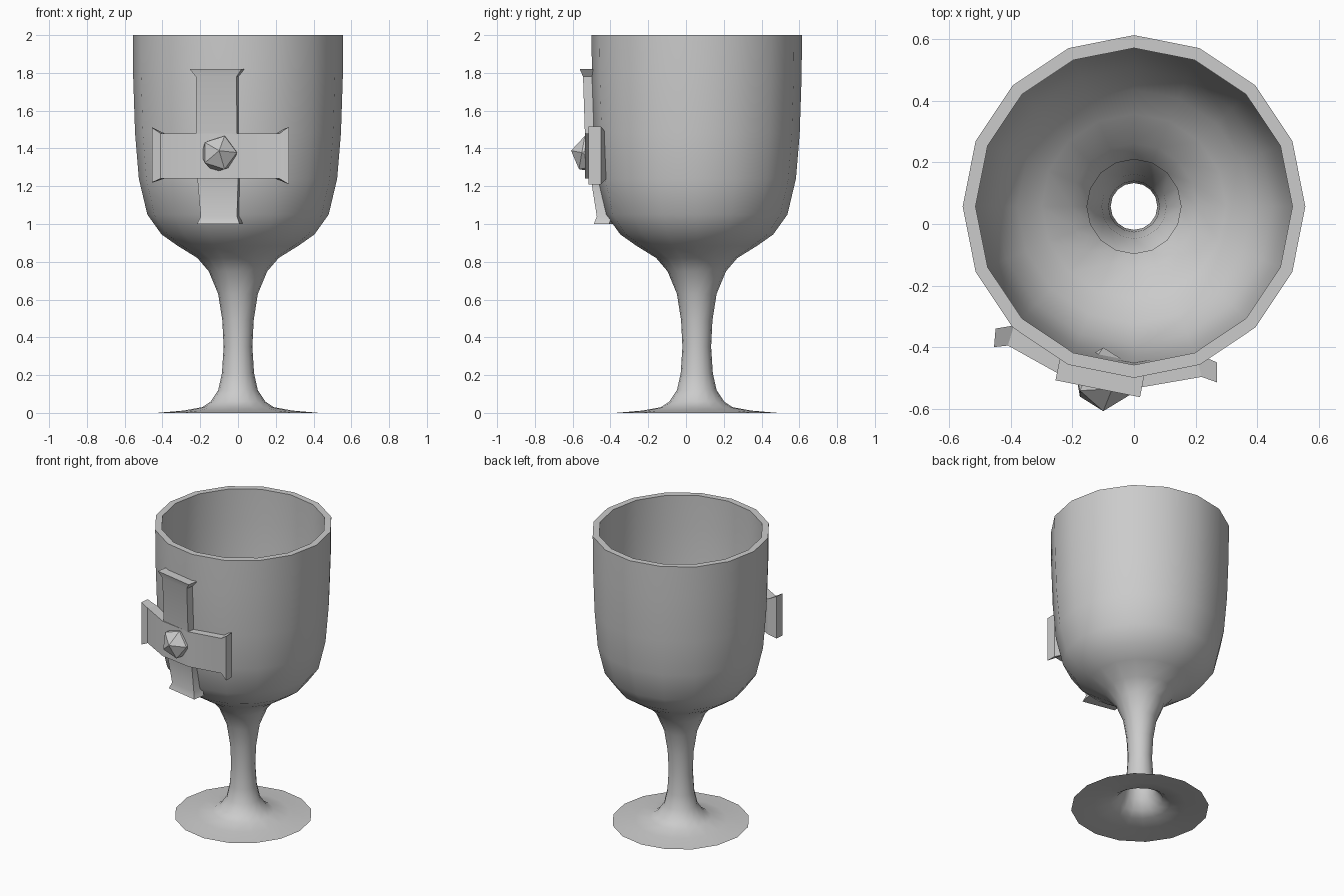
import bpy, bmesh, math
from mathutils import Matrix, Vector

if "Cube" in bpy.data.objects:
    bpy.data.objects.remove(bpy.data.objects["Cube"])

CY = 0.057   # the cup axis sits slightly behind the origin


def make_object(name, bm, smooth_angle=None):
    bmesh.ops.recalc_face_normals(bm, faces=bm.faces)
    mesh = bpy.data.meshes.new(name)
    bm.to_mesh(mesh)
    bm.free()
    obj = bpy.data.objects.new(name, mesh)
    bpy.context.collection.objects.link(obj)
    if smooth_angle:
        bpy.ops.object.select_all(action='DESELECT')
        obj.select_set(True)
        bpy.context.view_layer.objects.active = obj
        bpy.ops.object.shade_smooth_by_angle(angle=math.radians(smooth_angle))
    return obj


def lathe(name, profile, sides):
    bm = bmesh.new()
    rings = []
    for r, z in profile:
        rings.append([bm.verts.new((r * math.sin(i * math.tau / sides),
                                    CY - r * math.cos(i * math.tau / sides), z))
                      for i in range(sides)])
    for a, b in zip(rings, rings[1:]):
        for i in range(sides):
            j = (i + 1) % sides
            bm.faces.new((a[i], a[j], b[j], b[i]))
    return make_object(name, bm, 80)


def loft(name, sections):
    bm = bmesh.new()
    loops = [[bm.verts.new(p) for p in s] for s in sections]
    for a, b in zip(loops, loops[1:]):
        for i in range(4):
            j = (i + 1) % 4
            bm.faces.new((a[i], a[j], b[j], b[i]))
    bm.faces.new(loops[0])
    bm.faces.new(loops[-1])
    return make_object(name, bm, 30)


# Goblet: foot, hollow stem, outer bowl, rim and inner bowl in one 16-sided profile
outer = [(0.43, 0.0), (0.29, 0.012), (0.19, 0.03), (0.145, 0.06), (0.105, 0.12),
         (0.085, 0.21), (0.076, 0.35), (0.083, 0.49), (0.105, 0.63), (0.155, 0.75),
         (0.215, 0.82), (0.32, 0.885), (0.405, 0.945), (0.48, 1.05), (0.525, 1.24),
         (0.545, 1.48), (0.555, 1.78), (0.557, 2.0)]
inner = [(0.515, 2.0), (0.518, 1.78), (0.51, 1.48), (0.49, 1.24), (0.45, 1.06),
         (0.38, 0.96), (0.30, 0.895), (0.205, 0.828), (0.153, 0.752)]
lathe("goblet", outer + inner, 16)

# Vertical bar of the cross, lying on one facet of the bowl
ang = math.radians(11.25)
normal = Vector((-math.sin(ang), -math.cos(ang), 0))
tangent = Vector((math.cos(ang), -math.sin(ang), 0))
bar = []
for z, half, d_in, d_out in [(1.82, 0.14, 0.535, 0.604), (1.78, 0.11, 0.53, 0.592),
                             (1.48, 0.11, 0.52, 0.582), (1.24, 0.11, 0.49, 0.55),
                             (1.04, 0.098, 0.44, 0.52), (1.0, 0.115, 0.45, 0.533)]:
    c = Vector((0, CY, z))
    bar.append([c + normal * d + tangent * half * s
                for d, s in ((d_in, -1), (d_in, 1), (d_out, 1), (d_out, -1))])
loft("cross_upright", bar)

# Horizontal bar of the cross, wrapping three facets with flared ends
bar = []
for xo, yo, xi, yi, z0, z1 in [(-0.455, -0.40, -0.45, -0.34, 1.22, 1.51),
                               (-0.41, -0.395, -0.39, -0.33, 1.24, 1.48),
                               (-0.225, -0.498, -0.20, -0.42, 1.24, 1.48),
                               (0.0, -0.535, 0.0, -0.45, 1.24, 1.48),
                               (0.22, -0.497, 0.20, -0.42, 1.24, 1.48),
                               (0.27, -0.515, 0.27, -0.45, 1.21, 1.515)]:
    bar.append([(xi, yi, z0), (xo, yo, z0), (xo, yo, z1), (xi, yi, z1)])
loft("cross_arms", bar)

# Faceted gem in the middle of the cross
bm = bmesh.new()
bmesh.ops.create_icosphere(bm, subdivisions=1, radius=0.105,
                           matrix=Matrix.Translation((-0.1, -0.505, 1.37))
                           @ Matrix.Rotation(math.radians(80), 4, 'X'))
make_object("gem", bm)
